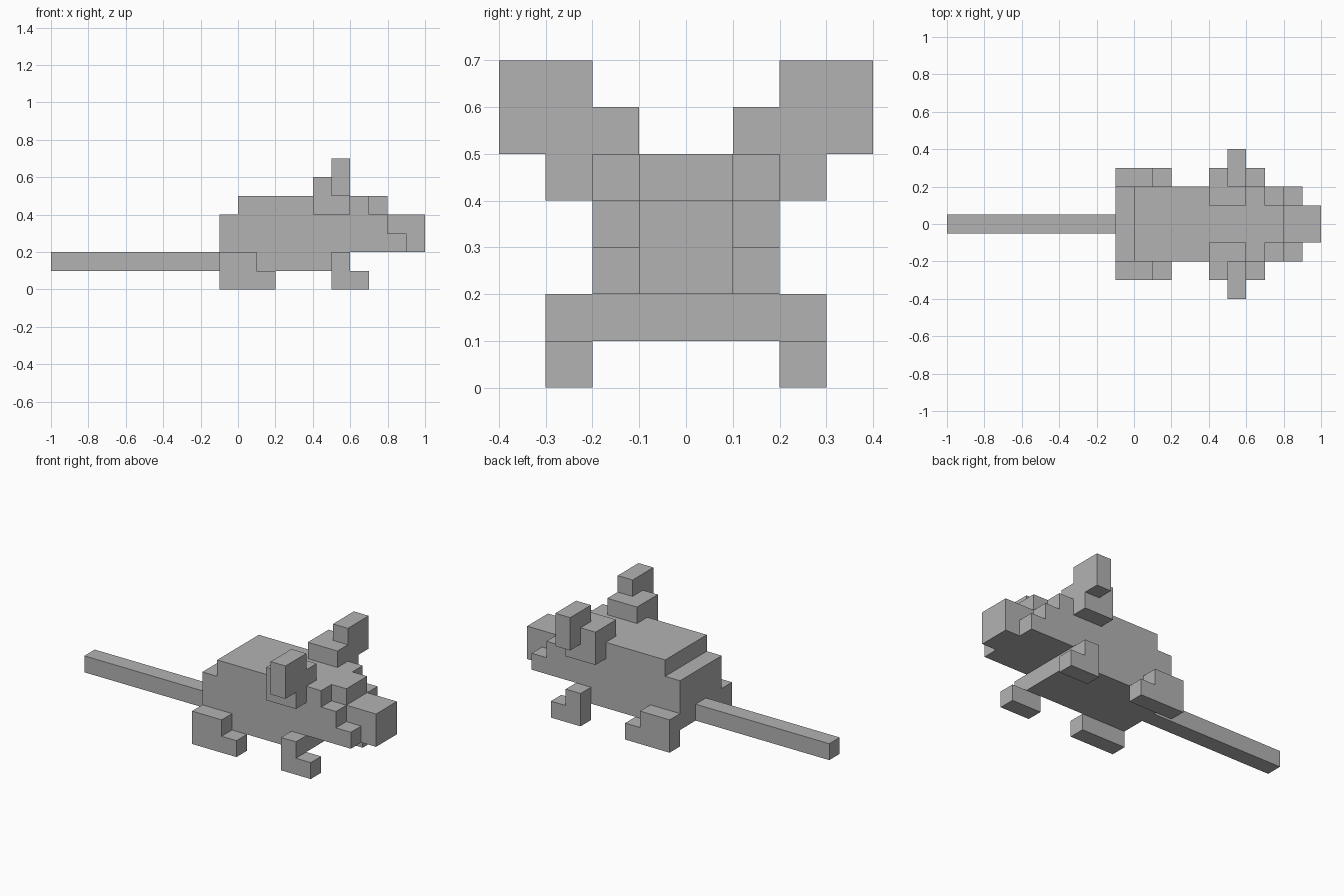
import bpy
import bmesh
from mathutils import Vector

cube = bpy.data.objects.get("Cube")
if cube:
    bpy.data.objects.remove(cube, do_unlink=True)

grey = bpy.data.materials.new("plain_grey")
grey.use_nodes = True
grey.diffuse_color = (0.45, 0.45, 0.45, 1)
grey.node_tree.nodes["Principled BSDF"].inputs["Base Color"].default_value = grey.diffuse_color

U = 0.1  # one block


def prism(name, plane, points, start, end):
    """Extrude a profile, given in blocks, along the axis across its plane."""
    def place(a, b, c):
        return Vector((a, c, b) if plane == "xz" else (c, a, b)) * U

    bm = bmesh.new()
    face = bm.faces.new([bm.verts.new(place(a, b, start)) for a, b in points])
    new = bmesh.ops.extrude_face_region(bm, geom=[face])["geom"]
    bmesh.ops.translate(bm, vec=place(0, 0, end - start),
                        verts=[v for v in new if isinstance(v, bmesh.types.BMVert)])
    bmesh.ops.recalc_face_normals(bm, faces=bm.faces)
    mesh = bpy.data.meshes.new(name)
    bm.to_mesh(mesh)
    bm.free()
    mesh.materials.append(grey)
    obj = bpy.data.objects.new(name, mesh)
    bpy.context.collection.objects.link(obj)
    return obj


def box(name, x, y, z):
    return prism(name, "xz", [(x[0], z[0]), (x[1], z[0]), (x[1], z[1]), (x[0], z[1])], *y)


# Body and head in one stepped side profile
prism("body", "xz", [(-1, 1), (6, 1), (6, 2), (8, 2), (8, 4), (7, 4),
                     (7, 5), (0, 5), (0, 4), (-1, 4)], -2, 2)
box("brow", (7, 8), (-1, 1), (4, 5))
box("snout", (8, 10), (-1, 1), (2, 4))
box("tail", (-10, -1), (-0.5, 0.5), (1, 2))

# Paired parts, mirrored across the length of the body
for side, s in (("near", -1), ("far", 1)):
    box(f"{side}_cheek", (8, 9), (s, 2 * s), (2, 3))

    # L-shaped legs with forward-pointing feet
    for leg, heel, ankle in (("front", 5, 6), ("rear", -1, 1)):
        prism(f"{side}_{leg}_leg", "xz",
              [(heel, 0), (ankle + 1, 0), (ankle + 1, 1), (ankle, 1), (ankle, 2), (heel, 2)],
              2 * s, 3 * s)

    # Ear base wraps over the top edge of the body, ear tip steps outward
    prism(f"{side}_ear_base", "yz",
          [(s * y, z) for y, z in ((1, 5), (2, 5), (2, 4), (3, 4), (3, 6), (1, 6))], 4, 6)
    prism(f"{side}_ear_tip", "yz",
          [(s * y, z) for y, z in ((2, 6), (3, 6), (3, 5), (4, 5), (4, 7), (2, 7))], 5, 6)
